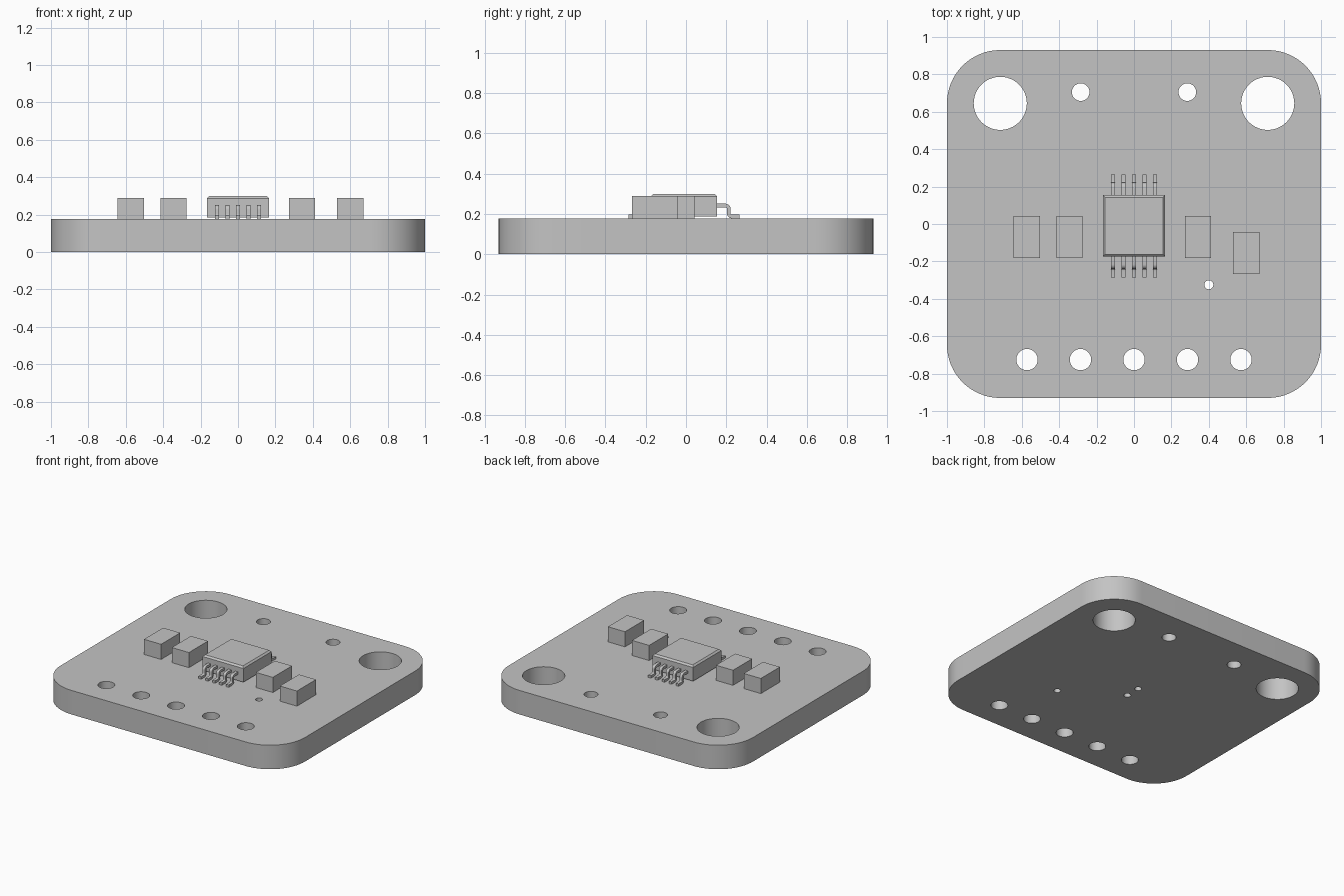
import bpy, bmesh, math
from mathutils import Vector

cube = bpy.data.objects.get("Cube")
if cube:
    bpy.data.objects.remove(cube, do_unlink=True)

grey = bpy.data.materials.new("light_grey")
grey.use_nodes = True
COLOUR = (0.55, 0.55, 0.55, 1)
grey.diffuse_color = COLOUR
grey.node_tree.nodes["Principled BSDF"].inputs["Base Color"].default_value = COLOUR

BOARD_TOP = 0.178
CHIP_Y = -0.01


def add_object(name, bm, smooth=False):
    bmesh.ops.recalc_face_normals(bm, faces=bm.faces)
    mesh = bpy.data.meshes.new(name)
    bm.to_mesh(mesh)
    bm.free()
    mesh.materials.append(grey)
    obj = bpy.data.objects.new(name, mesh)
    bpy.context.collection.objects.link(obj)
    if smooth:
        bpy.ops.object.select_all(action='DESELECT')
        obj.select_set(True)
        bpy.context.view_layer.objects.active = obj
        bpy.ops.object.shade_smooth_by_angle(angle=math.radians(30))
    return obj


def box(bm, low, high):
    low, high = Vector(low), Vector(high)
    verts = bmesh.ops.create_cube(bm, size=1)["verts"]
    for v in verts:
        v.co = (low + high) / 2 + v.co * (high - low)


def arc(cx, cy, r, start, end, steps):
    angles = [math.radians(start + (end - start) * i / steps) for i in range(steps + 1)]
    return [(cx + r * math.cos(a), cy + r * math.sin(a)) for a in angles]


def add_loop(curve, points):
    spline = curve.splines.new('POLY')
    spline.points.add(len(points) - 1)
    for p, (x, y) in zip(spline.points, points):
        p.co = (x, y, 0, 1)
    spline.use_cyclic_u = True


# Board: rounded outline and drilled holes as one filled, extruded curve
curve = bpy.data.curves.new("board_outline", 'CURVE')
curve.dimensions = '2D'
curve.fill_mode = 'BOTH'
curve.extrude = BOARD_TOP / 2
r = 0.285
corners = [(1, 1), (-1, 1), (-1, -1), (1, -1)]
outline = []
for i, (sx, sy) in enumerate(corners):
    outline += arc(sx * (1 - r), sy * (0.93 - r), r, 90 * i, 90 * i + 90, 16)
add_loop(curve, outline)

holes = [(0.4, -0.325, 0.024), (0, -0.07, 0.024), (0, 0.043, 0.024)]
for side in (-1, 1):
    holes += [(side * 0.715, 0.645, 0.142), (side * 0.285, 0.705, 0.047)]
holes += [(i * 0.286, -0.725, 0.057) for i in range(-2, 3)]
for x, y, radius in holes:
    add_loop(curve, arc(x, y, radius, 0, 360, 48)[:-1])

helper = bpy.data.objects.new("board_outline", curve)
bpy.context.collection.objects.link(helper)
bpy.context.view_layer.update()
solid = bpy.data.meshes.new_from_object(
    helper.evaluated_get(bpy.context.evaluated_depsgraph_get()))
bm = bmesh.new()
bm.from_mesh(solid)
bpy.data.objects.remove(helper)
bpy.data.meshes.remove(solid)
bmesh.ops.remove_doubles(bm, verts=bm.verts, dist=0.0001)
bmesh.ops.translate(bm, verts=bm.verts, vec=(0, 0, BOARD_TOP / 2))
add_object("board", bm, smooth=True)

# Block components
for i, (x, y) in enumerate([(-0.573, -0.07), (-0.345, -0.07), (0.343, -0.07), (0.6, -0.155)]):
    bm = bmesh.new()
    box(bm, (x - 0.07, y - 0.112, BOARD_TOP), (x + 0.07, y + 0.112, 0.29))
    add_object(f"block_component_{i + 1}", bm)

# Chip body with chamfered top edges
bm = bmesh.new()
box(bm, (-0.167, CHIP_Y - 0.165, 0.186), (0.167, CHIP_Y + 0.165, 0.299))
top_edges = [e for e in bm.edges if all(v.co.z > 0.29 for v in e.verts)]
bmesh.ops.bevel(bm, geom=top_edges, offset=0.012, segments=1, affect='EDGES')
add_object("chip_body", bm)

# Chip leads: bent strips swept along a gull-wing path
path = [(0.15, 0.242)]
path += arc(0.206, 0.226, 0.016, 90, 0, 5)
path += arc(0.238, 0.203, 0.016, 180, 270, 5)
path += [(0.275, 0.187)]
HALF_WIDTH, HALF_THICK = 0.011, 0.009


def lead(bm, x, side):
    rings = []
    for i, point in enumerate(path):
        before = Vector(path[max(i - 1, 0)])
        after = Vector(path[min(i + 1, len(path) - 1)])
        d = (after - before).normalized()
        normal = Vector((-d.y, d.x)) * HALF_THICK
        ring = []
        for sx, sn in corners:
            y, z = Vector(point) + normal * sn
            ring.append(bm.verts.new((x + sx * HALF_WIDTH, CHIP_Y + side * y, z)))
        rings.append(ring)
    for a, b in zip(rings, rings[1:]):
        for k in range(4):
            n = (k + 1) % 4
            bm.faces.new((a[k], a[n], b[n], b[k]))
    bm.faces.new(rings[0])
    bm.faces.new(rings[-1])


for name, side in (("front_leads", -1), ("back_leads", 1)):
    bm = bmesh.new()
    for i in range(-2, 3):
        lead(bm, i * 0.0565, side)
    add_object(name, bm, smooth=True)
